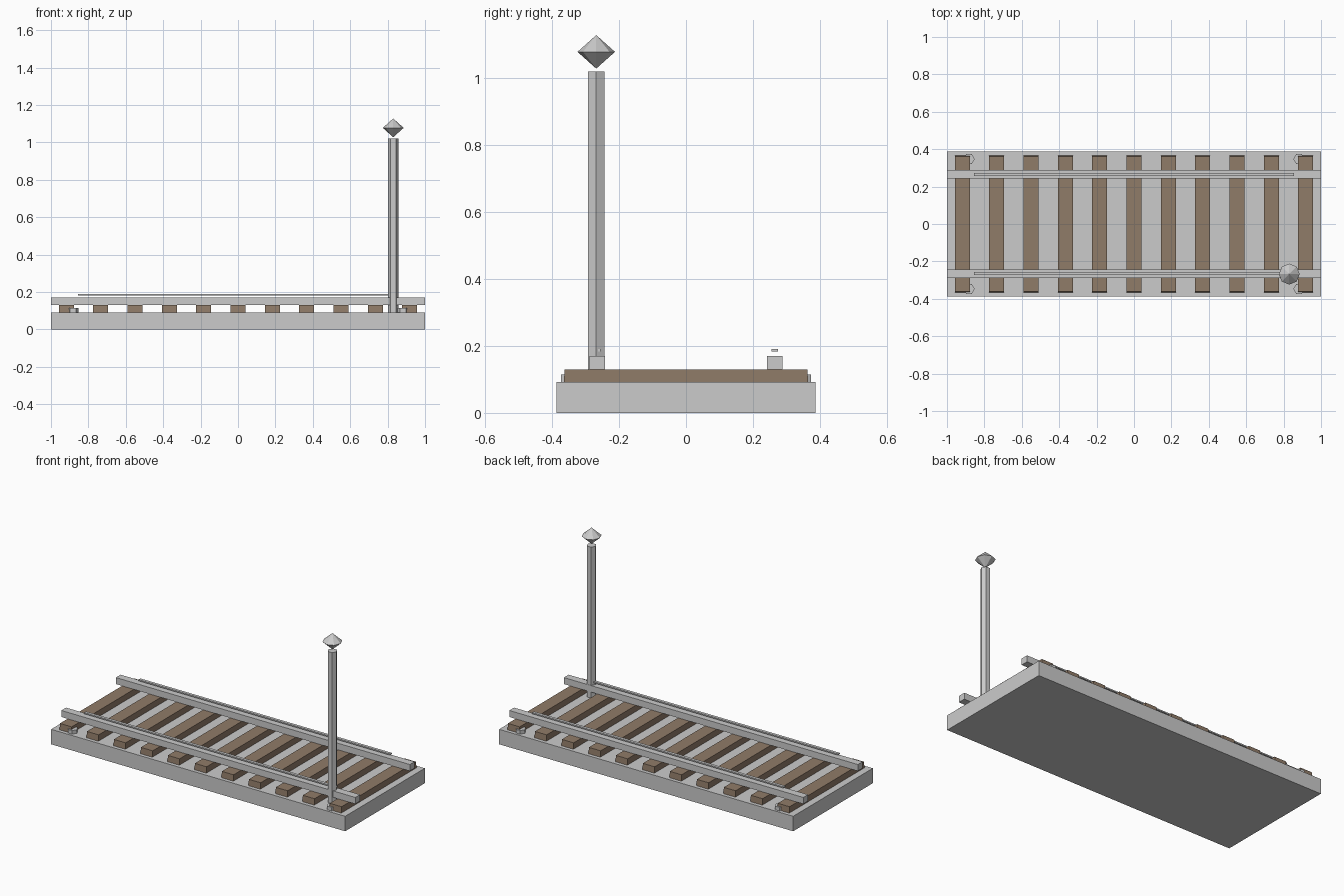
import bpy, bmesh, math
from mathutils import Matrix

if "Cube" in bpy.data.objects:
    bpy.data.objects.remove(bpy.data.objects["Cube"])

wood = bpy.data.materials.new("wood")
wood.diffuse_color = (0.28, 0.2, 0.14, 1)
wood.use_nodes = True
wood.node_tree.nodes["Principled BSDF"].inputs["Base Color"].default_value = wood.diffuse_color


def finish(name, bm, mat=None):
    mesh = bpy.data.meshes.new(name)
    bmesh.ops.recalc_face_normals(bm, faces=bm.faces)
    bm.to_mesh(mesh)
    bm.free()
    ob = bpy.data.objects.new(name, mesh)
    bpy.context.collection.objects.link(ob)
    if mat:
        mesh.materials.append(mat)
    return ob


def box(name, x, y, z, mat=None, taper=0.0):
    """Box from (min, max) ranges; taper pulls the top ends in along y."""
    bm = bmesh.new()
    bmesh.ops.create_cube(bm, size=1)
    for v in bm.verts:
        top = v.co.z > 0
        inset = taper * math.copysign(1, v.co.y) if top else 0
        v.co = (x[v.co.x > 0], y[v.co.y > 0] - inset, z[top])
    return finish(name, bm, mat)


def prism(name, x, y, z0, z1, r, sides=6):
    """Upright prism with a corner pointing along x."""
    bm = bmesh.new()
    bmesh.ops.create_cone(bm, cap_ends=True, segments=sides, radius1=r, radius2=r, depth=z1 - z0)
    bm.transform(Matrix.Translation((x, y, (z0 + z1) / 2)) @ Matrix.Rotation(math.pi / 2, 4, 'Z'))
    return finish(name, bm)


# Track bed
box("track_bed", (-1, 1), (-0.387, 0.387), (0, 0.092))

# Wooden sleepers
for i in range(11):
    x = (i - 5) * 0.1836
    box(f"sleeper_{i + 1}", (x - 0.04, x + 0.04), (-0.365, 0.365), (0.092, 0.13), wood, 0.003)

# Rails with the thin strip above each
for side, s in (("front", -1), ("back", 1)):
    y = 0.265 * s
    box(f"rail_{side}", (-1, 1), (y - 0.023, y + 0.023), (0.13, 0.17))
    box(f"rail_strip_{side}", (-0.855, 0.855), (y - 0.009, y + 0.009), (0.183, 0.191))

    # Corner bolts
    for end, e in (("left", -1), ("right", 1)):
        prism(f"bolt_{side}_{end}", 0.882 * e, 0.347 * s, 0.092, 0.114, 0.03)

# Signal post
prism("signal_post", 0.83, -0.268, 0.092, 1.02, 0.028)

# Faceted lamp: eight-sided double cone
bm = bmesh.new()
bmesh.ops.create_uvsphere(bm, u_segments=8, v_segments=2, radius=1)
bm.transform(Matrix.Translation((0.83, -0.268, 1.078)) @ Matrix.Diagonal((0.056, 0.056, 0.05, 1)))
finish("signal_lamp", bm)
